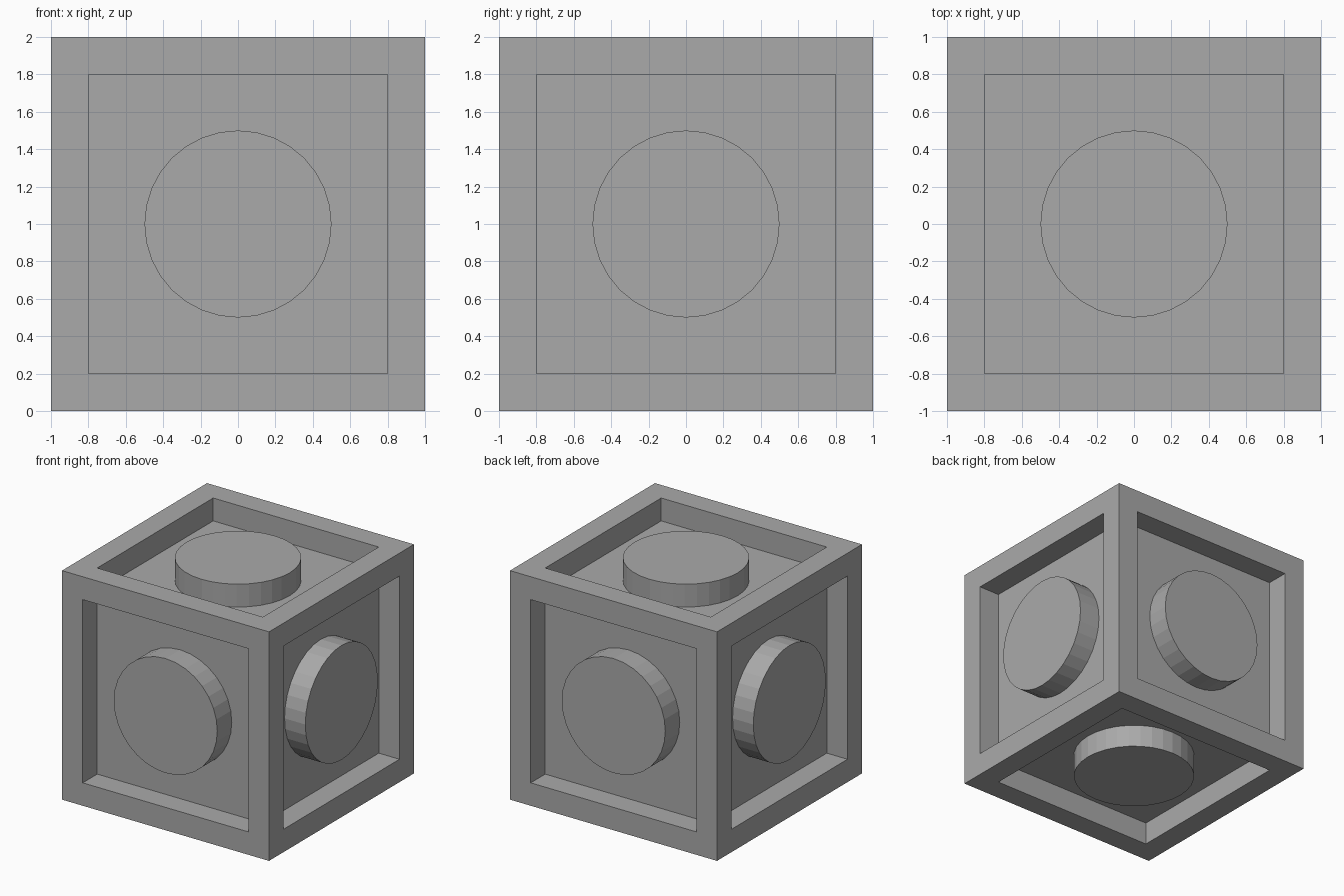
import bpy, bmesh, math
from mathutils import Matrix, Vector

if "Cube" in bpy.data.objects:
    bpy.data.objects.remove(bpy.data.objects["Cube"])

CENTRE = Vector((0, 0, 1))

grey = bpy.data.materials.new("plain_grey")
grey.diffuse_color = (0.4, 0.4, 0.4, 1)
grey.use_nodes = True
grey.node_tree.nodes["Principled BSDF"].inputs["Base Color"].default_value = grey.diffuse_color


def make_object(name, bm):
    mesh = bpy.data.meshes.new(name)
    bm.to_mesh(mesh)
    bm.free()
    mesh.materials.append(grey)
    obj = bpy.data.objects.new(name, mesh)
    obj.location = CENTRE
    bpy.context.collection.objects.link(obj)
    return obj


# Crate body: a cube with a square recess sunk into every side
bm = bmesh.new()
bmesh.ops.create_cube(bm, size=2)
panels = bm.faces[:]
bmesh.ops.inset_individual(bm, faces=panels, thickness=0.2, use_even_offset=True)
floors = bmesh.ops.extrude_discrete_faces(bm, faces=panels)["faces"]
for f in floors:
    f.normal_update()
    n = f.normal.copy()
    bmesh.ops.translate(bm, verts=f.verts[:], vec=n * -0.2)
bmesh.ops.recalc_face_normals(bm, faces=bm.faces[:])
make_object("crate_body", bm)

# Round bosses: one per side, rising from the recess floor flush with the rim
sides = {
    "top": Matrix(),
    "bottom": Matrix.Rotation(math.pi, 4, 'X'),
    "front": Matrix.Rotation(math.pi / 2, 4, 'X'),
    "back": Matrix.Rotation(-math.pi / 2, 4, 'X'),
    "right": Matrix.Rotation(math.pi / 2, 4, 'Y'),
    "left": Matrix.Rotation(-math.pi / 2, 4, 'Y'),
}
for side, turn in sides.items():
    bm = bmesh.new()
    bmesh.ops.create_cone(bm, cap_ends=True, segments=32, radius1=0.5, radius2=0.5,
                          depth=0.2, matrix=turn @ Matrix.Translation((0, 0, 0.9)))
    make_object(side + "_boss", bm)
